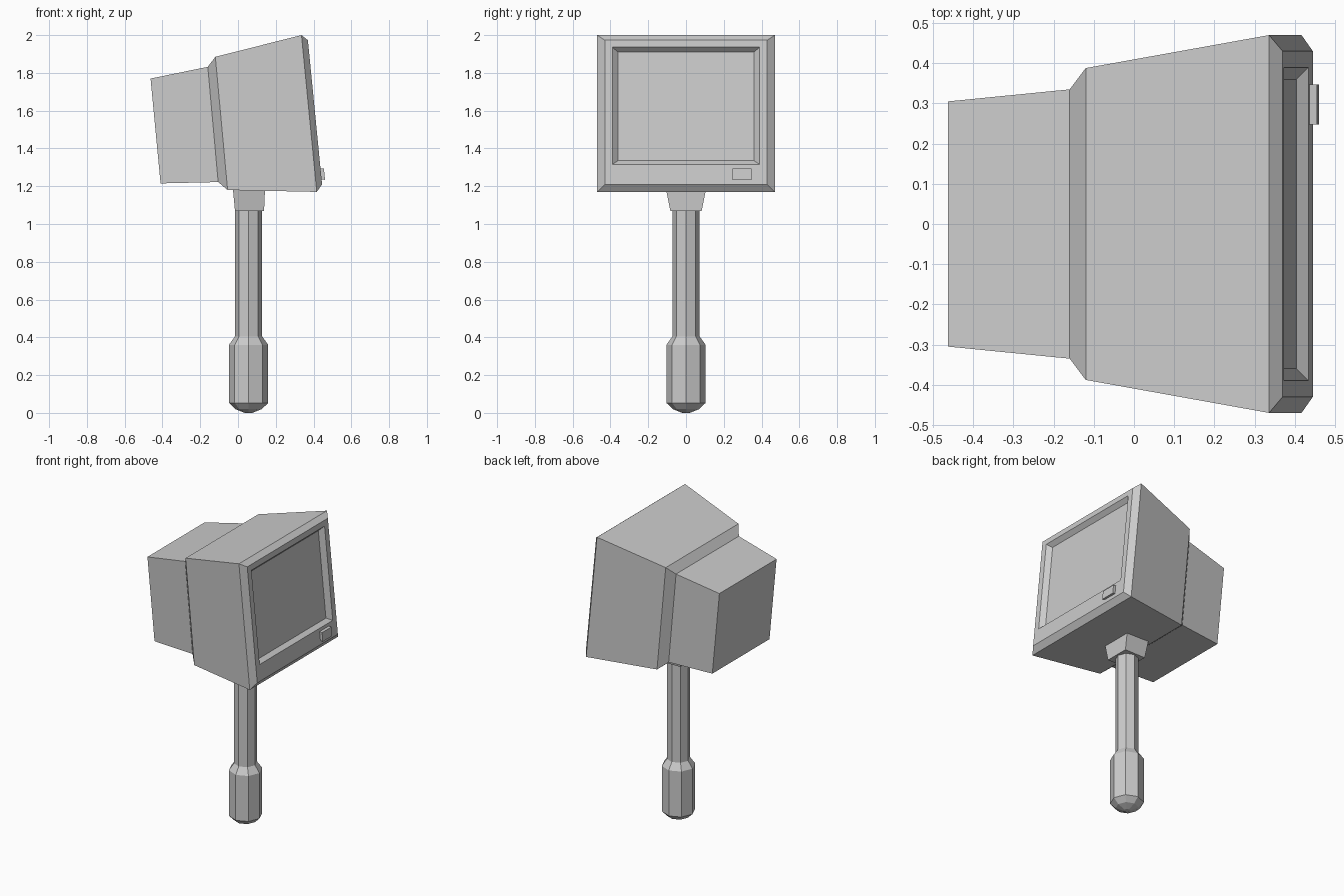
import bpy, bmesh, math
from mathutils import Vector

if "Cube" in bpy.data.objects:
    bpy.data.objects.remove(bpy.data.objects["Cube"], do_unlink=True)

grey = bpy.data.materials.new("plain_grey")
grey.use_nodes = True
grey.diffuse_color = (0.6, 0.6, 0.6, 1)
grey.node_tree.nodes["Principled BSDF"].inputs["Base Color"].default_value = (0.6, 0.6, 0.6, 1)


def loft(name, rings):
    """Skin a closed flat-shaded solid through equal-length rings of points."""
    bm = bmesh.new()
    loops = [[bm.verts.new(p) for p in ring] for ring in rings]
    n = len(loops[0])
    for a, b in zip(loops, loops[1:]):
        for i in range(n):
            j = (i + 1) % n
            bm.faces.new((a[i], a[j], b[j], b[i]))
    bm.faces.new(loops[0])
    bm.faces.new(loops[-1])
    bmesh.ops.recalc_face_normals(bm, faces=bm.faces)
    mesh = bpy.data.meshes.new(name)
    bm.to_mesh(mesh)
    bm.free()
    mesh.materials.append(grey)
    obj = bpy.data.objects.new(name, mesh)
    bpy.context.collection.objects.link(obj)
    return obj


def panel(top, bottom, half, y=0.0):
    """Rectangle facing +x, leaning from its top edge (x, z) to its bottom edge."""
    return [(top[0], y - half, top[1]), (top[0], y + half, top[1]),
            (bottom[0], y + half, bottom[1]), (bottom[0], y - half, bottom[1])]


def front_x(z):
    """Depth of the tilted front face at height z."""
    return 0.37 + (1.973 - z) * 0.0983


def face_panel(z_top, z_bottom, half, offset=0.0, y=0.0):
    return panel((front_x(z_top) + offset, z_top),
                 (front_x(z_bottom) + offset, z_bottom), half, y)


# Monitor housing with stepped rear, chamfered rim and recessed screen
loft("monitor_housing", [
    panel((-0.463, 1.77), (-0.41, 1.215), 0.305),
    panel((-0.16, 1.832), (-0.105, 1.222), 0.335),
    panel((-0.12, 1.885), (-0.055, 1.18), 0.388),
    panel((0.336, 2.0), (0.417, 1.17), 0.47),
    face_panel(1.973, 1.21, 0.43),
    face_panel(1.936, 1.316, 0.39),
    face_panel(1.91, 1.335, 0.36, -0.028),
])

# Power button on the lower bezel
loft("power_button", [
    face_panel(1.296, 1.238, 0.05, -0.01, 0.297),
    face_panel(1.293, 1.234, 0.05, 0.018, 0.297),
])

# Tapered bracket under the housing
AXIS = 0.056


def plate(x0, x1, half, z):
    return [(x0, -half, z), (x1, -half, z), (x1, half, z), (x0, half, z)]


loft("mount_bracket", [plate(-0.016, 0.138, 0.083, 1.07),
                       plate(-0.027, 0.143, 0.106, 1.185)])


def octagon(radius, z):
    return [(AXIS + radius * math.cos(k * math.pi / 4),
             radius * math.sin(k * math.pi / 4), z) for k in range(8)]


# Eight-sided shaft flaring into a grip with a rounded end
loft("handle", [octagon(r, z) for r, z in (
    (0.02, 0.0), (0.07, 0.02), (0.104, 0.053), (0.104, 0.36),
    (0.072, 0.405), (0.072, 1.075))])
